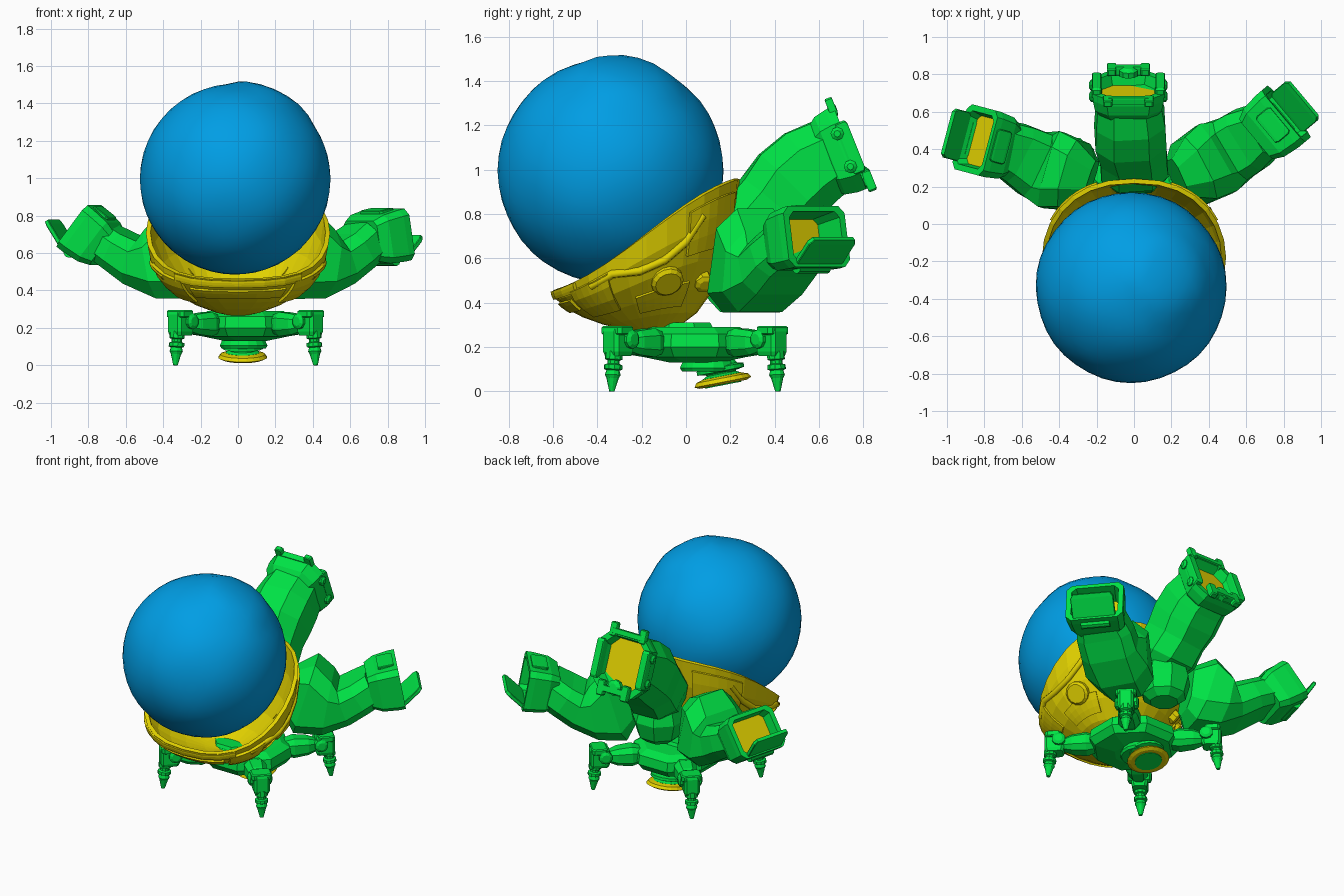
import bpy, bmesh, math
from mathutils import Matrix, Vector

old = bpy.data.objects.get("Cube")
if old:
    bpy.data.objects.remove(old, do_unlink=True)


def material(name, rgb):
    m = bpy.data.materials.new(name)
    m.use_nodes = True
    m.diffuse_color = (*rgb, 1)
    m.node_tree.nodes["Principled BSDF"].inputs["Base Color"].default_value = (*rgb, 1)
    return m


BLUE = material("blue", (0.0, 0.34, 0.78))
GREEN = material("green", (0.0, 0.77, 0.06))
YELLOW = material("yellow", (0.76, 0.64, 0.0))


def finish(name, bm, mats, matrix=None):
    bmesh.ops.recalc_face_normals(bm, faces=bm.faces)
    mesh = bpy.data.meshes.new(name)
    bm.to_mesh(mesh)
    bm.free()
    for m in mats:
        mesh.materials.append(m)
    ob = bpy.data.objects.new(name, mesh)
    if matrix:
        ob.matrix_world = matrix
    bpy.context.scene.collection.objects.link(ob)
    return ob


def rings_mesh(name, rings, mats, matrix=None):
    """Skin closed rings in order and cap both ends; last cap takes the last material."""
    bm = bmesh.new()
    loops = [[bm.verts.new(p) for p in r] for r in rings]
    for a, b in zip(loops, loops[1:]):
        for i in range(len(a)):
            j = (i + 1) % len(a)
            bm.faces.new((a[i], a[j], b[j], b[i]))
    bm.faces.new(loops[0])
    bm.faces.new(loops[-1]).material_index = len(mats) - 1
    return finish(name, bm, mats, matrix)


def lathe(name, profile, sides, mat, matrix=None):
    rings = []
    for r, z in profile:
        angles = [2 * math.pi * (i + 0.5) / sides for i in range(sides)]
        rings.append([(r * math.cos(a), r * math.sin(a), z) for a in angles])
    return rings_mesh(name, rings, [mat], matrix)


def octagon(w, h, z, cut=0.25):
    """Chamfered rectangle in local x, y at depth z."""
    x, y, c = w / 2, h / 2, min(w, h) * cut
    quad = [(x, y - c), (x - c, y), (c - x, y), (-x, y - c)]
    return [Vector((px, py, z)) for px, py in quad + [(-a, -b) for a, b in quad]]


def frame(pos, forward):
    """Local z points forward, local y upward."""
    f = Vector(forward).normalized()
    s = Vector((0, 0, 1)).cross(f).normalized()
    m = Matrix((s, f.cross(s), f)).transposed().to_4x4()
    m.translation = pos
    return m


def box(name, size, mat, matrix):
    w, h, d = size
    return rings_mesh(name, [octagon(w * k, h * k, z, 0.15) for k, z in
                             ((0.88, -d / 2), (1, -d * 0.35), (1, d * 0.35), (0.88, d / 2))],
                      [mat], matrix)


# Big smooth ball with a soft cap-like swelling near the top
bm = bmesh.new()
bmesh.ops.create_icosphere(bm, subdivisions=4, radius=0.51)
swell = Vector((0.42, 0.15, 0.9)).normalized()
for v in bm.verts:
    d = v.co.normalized()
    bump = max(0, min(1, (d.dot(swell) - 0.87) / 0.06))
    wave = math.sin(7 * d.x + 2) * math.sin(6 * d.y) * math.sin(7 * d.z + 1)
    v.co *= 1 + 0.03 * bump * bump * (3 - 2 * bump) + 0.006 * wave
ball = finish("ball", bm, [BLUE], Matrix.Translation((-0.015, -0.34, 0.995)))
bpy.context.view_layer.objects.active = ball
ball.select_set(True)
bpy.ops.object.shade_smooth_by_angle(angle=math.radians(35))
ball.select_set(False)


# Tilted cradle shell: angle 0 is the back, t runs from the bottom to the rim
def cradle_point(deg, t, lift=0.0):
    a = math.radians(deg)
    s, c = math.sin(a), math.cos(a)
    rim = Vector((math.copysign(abs(s) ** 0.85, s) * 0.48, -0.18 + 0.41 * c,
                  0.71 + 0.25 * (1.25 * c - 0.25 * c ** 3)))
    base = Vector((0, -0.15, 0.27))
    rise, k = math.sin(t * math.pi / 2), 0.13 * (1 - c)
    p = base.lerp(rim, rise)
    p.z = base.z + (rim.z - base.z) * ((1 - k) * (1 - math.cos(t * math.pi / 2)) + k * rise)
    out = (p - Vector((0, -0.22, 0.85))).normalized()
    return p + out * lift


def cradle_patch(name, a0, a1, t0, t1, lift, thick, na=6, nt=3):
    bm = bmesh.new()
    grid = [[bm.verts.new(cradle_point(a0 + (a1 - a0) * i / na, t0 + (t1 - t0) * j / nt, lift))
             for i in range(na + 1)] for j in range(nt + 1)]
    for r, q in zip(grid, grid[1:]):
        for i in range(na):
            bm.faces.new((r[i], r[i + 1], q[i + 1], q[i]))
    bmesh.ops.remove_doubles(bm, verts=bm.verts, dist=0.0005)
    ob = finish(name, bm, [YELLOW])
    mod = ob.modifiers.new("thickness", "SOLIDIFY")
    mod.thickness, mod.offset = thick, 0
    return ob


cradle_patch("cradle_shell", 0, 360, 0, 1, 0, 0.025, 28, 6)
cradle_patch("front_band", 150, 210, 0.62, 0.78, 0.012, 0.02)
cradle_patch("front_lip", 140, 220, 0.86, 1, 0.012, 0.025)
for side, s in (("left", 1), ("right", -1)):
    cradle_patch(side + "_upper_panel", s * 20, s * 62, 0.72, 0.95, 0.012, 0.02)
    cradle_patch(side + "_lower_panel", s * 55, s * 100, 0.4, 0.56, 0.01, 0.02)
    cradle_patch(side + "_cheek_panel", s * 115, s * 145, 0.5, 0.9, 0.012, 0.025)
    # Round cap and rear bolt
    p = cradle_point(s * 75, 0.6)
    out = p - Vector((0, -0.22, 0.8))
    lathe(side + "_round_cap", [(0.075, -0.01), (0.075, 0.02), (0.06, 0.035)], 14, YELLOW, frame(p, out))
    lathe(side + "_rear_bolt", [(0.045, 0), (0.045, 0.04), (0.025, 0.05)], 8, YELLOW,
          frame(cradle_point(s * 38, 0.55), out))
    # Raised pipe along the flank
    curve = bpy.data.curves.new(side + "_pipe", "CURVE")
    curve.dimensions, curve.bevel_depth, curve.bevel_resolution = "3D", 0.02, 1
    path = [(128, 0.85), (112, 0.86), (95, 0.76), (78, 0.75), (64, 0.8), (52, 0.9)]
    line = curve.splines.new("POLY")
    line.points.add(len(path) - 1)
    for point, (a, t) in zip(line.points, path):
        point.co = (*cradle_point(s * a, t, 0.012), 1)
    curve.materials.append(YELLOW)
    bpy.context.scene.collection.objects.link(bpy.data.objects.new(side + "_pipe", curve))


# Arms: chamfered sections along a path, ending in a hollow head
def arm(name, path, sizes):
    pts = [Vector(p) for p in path]
    rings = []
    for i, (p, (w, h)) in enumerate(zip(pts, sizes)):
        direction = pts[min(i + 1, len(pts) - 1)] - pts[max(i - 1, 0)]
        m = frame(p, direction)
        rings.append([m @ v for v in octagon(w, h, 0)])
    rings_mesh(name, rings, [GREEN])


def head(name, pos, forward, size, hollow, cut):
    w, h, depth = size
    m = frame(pos, forward)
    steps = [(0.78, -depth), (0.94, -depth * 0.7), (1, -0.04), (1, 0), (0.82, 0), (0.74, -hollow)]
    rings_mesh(name, [octagon(w * k, h * k, z, cut) for k, z in steps], [GREEN, YELLOW], m)
    return m


arm("left_arm", [(0.23, 0.24, 0.61), (0.32, 0.28, 0.59), (0.44, 0.35, 0.54), (0.53, 0.4, 0.55),
                 (0.61, 0.45, 0.61), (0.69, 0.5, 0.67)],
    [(0.22, 0.3), (0.37, 0.49), (0.41, 0.37), (0.36, 0.24), (0.35, 0.22), (0.3, 0.22)])
arm("right_arm", [(-0.23, 0.23, 0.6), (-0.32, 0.26, 0.59), (-0.44, 0.29, 0.54), (-0.53, 0.32, 0.55),
                  (-0.63, 0.38, 0.61), (-0.73, 0.42, 0.67)],
    [(0.22, 0.3), (0.37, 0.48), (0.42, 0.37), (0.36, 0.24), (0.32, 0.21), (0.28, 0.2)])
arm("back_arm", [(0, 0.24, 0.66), (0, 0.31, 0.74), (-0.01, 0.39, 0.84), (-0.02, 0.47, 0.93),
                 (-0.02, 0.56, 1.01), (-0.03, 0.66, 1.07)],
    [(0.28, 0.2), (0.36, 0.36), (0.35, 0.36), (0.38, 0.39), (0.37, 0.38), (0.34, 0.34)])

for side, pos, forward, hollow, tilt in (
        ("left", (0.815, 0.59, 0.7), (0.74, 0.62, 0.18), 0.14, 0.6),
        ("right", (-0.85, 0.45, 0.745), (-0.75, 0.2, 0.6), 0.06, 0.35)):
    m = head(side + "_head", pos, forward, (0.36, 0.28, 0.2), hollow, 0.12)
    # Hinged flap rising in front of the opening
    box(side + "_head_flap", (0.27, 0.025, 0.17), GREEN, m @ Matrix.Translation((0, -0.125, -0.02))
        @ Matrix.Rotation(-tilt, 4, "X") @ Matrix.Translation((0, 0, 0.08)))
    box(side + "_head_brow", (0.18, 0.03, 0.1), GREEN, m @ Matrix.Translation((0, 0.135, -0.07)))
    lathe(side + "_head_roll", [(0.03, -0.09), (0.03, 0.09)], 10, GREEN,
          m @ Matrix.Translation((0, -0.13, -0.06)) @ Matrix.Rotation(math.pi / 2, 4, "Y"))

m = head("back_head", (-0.03, 0.74, 1.1), (0, 0.9, 0.36), (0.38, 0.4, 0.14), 0.06, 0.2)
for s in (1, -1):
    at = lambda x, y, z: m @ Matrix.Translation((s * x, y, z))
    box("back_head_rail", (0.05, 0.25, 0.06), GREEN, at(0.17, 0, 0.0))
    box("back_head_upper_tab", (0.05, 0.09, 0.035), GREEN, at(0.11, 0.2, -0.01))
    box("back_head_lower_tab", (0.05, 0.1, 0.04), GREEN, at(0.09, -0.17, 0.025))
    for y in (0.08, -0.08):
        lathe("back_head_pin", [(0.03, -0.03), (0.03, 0.01), (0.015, 0.02)], 8, GREEN,
              at(0.19, y, -0.03) @ Matrix.Rotation(s * math.pi / 2, 4, "Y"))
box("back_head_top_bar", (0.25, 0.035, 0.04), GREEN, m @ Matrix.Translation((0, 0.19, -0.01)))
box("back_head_bar", (0.22, 0.04, 0.05), GREEN, m @ Matrix.Translation((0, -0.17, 0.02)))
lathe("back_head_knob", [(0.05, 0), (0.05, 0.03), (0.025, 0.045)], 10, GREEN,
      m @ Matrix.Translation((0, -0.15, 0)))

# Shoulder hub behind the cradle
lathe("shoulder_hub", [(0.09, 0.41), (0.14, 0.45), (0.17, 0.56), (0.13, 0.7)], 8, GREEN,
      Matrix.Translation((0, 0.29, 0)))

# Base body with four legs on the diagonals
base = Matrix.Translation((0.04, 0.04, 0))
lathe("base_body", [(0.12, 0.13), (0.25, 0.155), (0.285, 0.2), (0.275, 0.26), (0.22, 0.29)], 8, GREEN, base)
lathe("cradle_mount", [(0.17, 0.26), (0.14, 0.31)], 8, GREEN, Matrix.Translation((0, -0.02, 0)))
for k in range(4):
    leg = base @ Matrix.Rotation(math.radians(45 + 90 * k), 4, "Z")
    rings_mesh("leg_arm", [[leg @ Vector((x, p.x, p.y + 0.22)) for p in octagon(w, h, 0)]
                           for x, w, h in ((0.22, 0.1, 0.09), (0.29, 0.14, 0.13), (0.38, 0.12, 0.11),
                                           (0.44, 0.07, 0.07))], [GREEN])
    box("knee_block", (0.12, 0.1, 0.13), GREEN, leg @ Matrix.Translation((0.49, 0, 0.225)))
    box("knee_cover", (0.1, 0.13, 0.04), GREEN, leg @ Matrix.Translation((0.495, 0, 0.275)))
    for s in (1, -1):
        lathe("knee_hinge", [(0.042, 0), (0.042, 0.065), (0.025, 0.075)], 10, GREEN,
              frame(leg @ Vector((0.46, 0, 0.235)), leg.to_3x3() @ Vector((0, s, 0))))
    lathe("foot", [(0.04, 0.18), (0.04, 0.145), (0.028, 0.14), (0.028, 0.125), (0.042, 0.12),
                   (0.042, 0.1), (0.03, 0.095), (0.036, 0.075), (0.028, 0.06), (0.012, 0)], 10, GREEN,
          leg @ Matrix.Translation((0.53, 0, 0)) @ Matrix.Rotation(-0.08, 4, "Y"))

# Tilted nozzle under the base
nozzle = Matrix.Translation((0.025, 0.165, 0.05)) @ Matrix.Rotation(math.radians(11), 4, "X")
lathe("nozzle_ring", [(0.11, -0.018), (0.132, -0.008), (0.12, 0.01), (0.08, 0.022)], 20, YELLOW, nozzle)
lathe("nozzle_core", [(0.085, -0.022), (0.09, 0.02), (0.07, 0.03), (0.07, 0.035), (0.11, 0.042),
                      (0.11, 0.06), (0.08, 0.068), (0.06, 0.1)], 16, GREEN, nozzle)
lathe("nozzle_neck", [(0.12, 0.09), (0.13, 0.105), (0.11, 0.15)], 16, GREEN,
      Matrix.Translation((0.03, 0.1, 0)))
